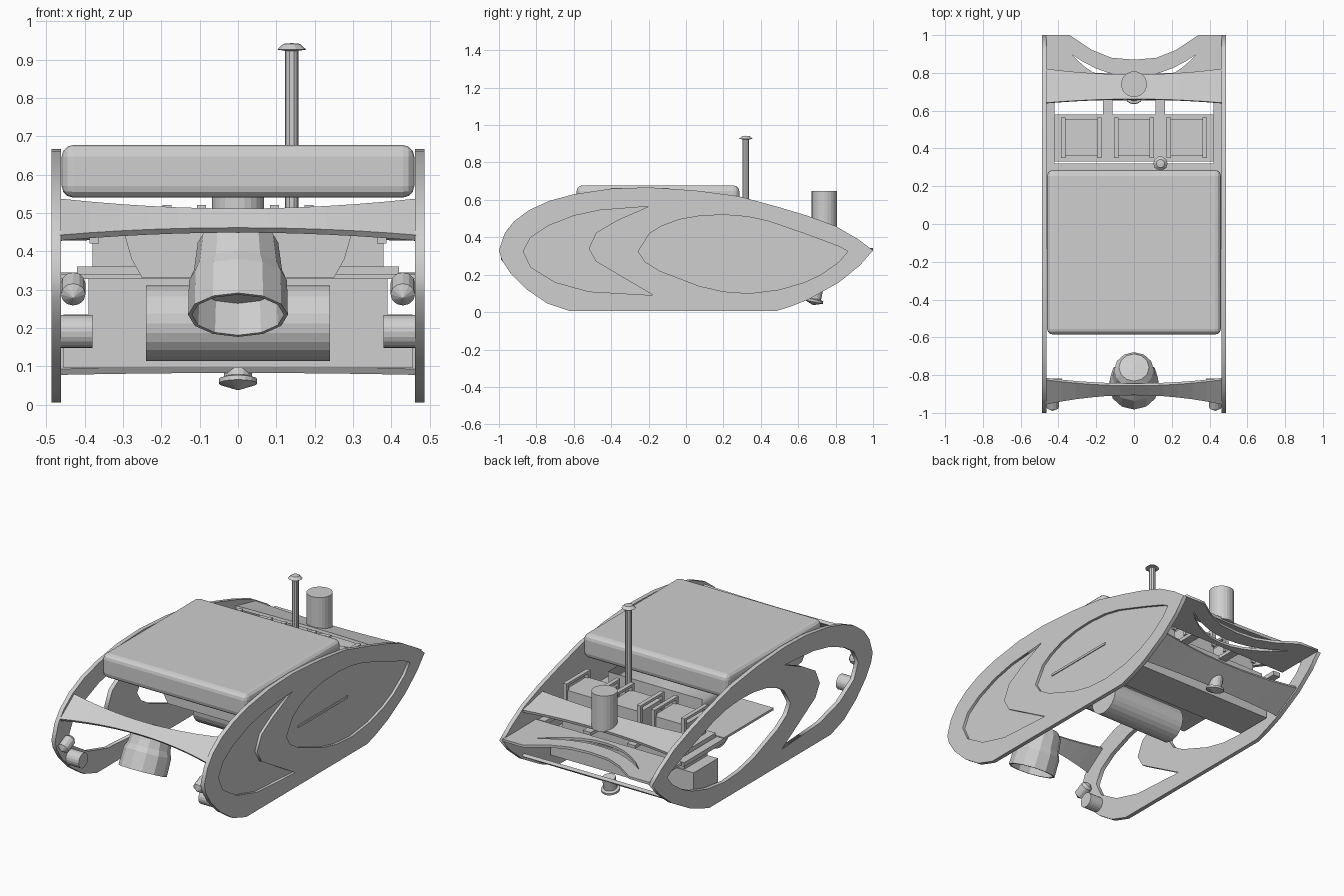
import bpy, bmesh, math
from mathutils import Vector, Matrix

cube = bpy.data.objects.get("Cube")
if cube:
    bpy.data.objects.remove(cube, do_unlink=True)

shade = (0.62, 0.62, 0.62, 1)
grey = bpy.data.materials.new("plain_grey")
grey.use_nodes = True
grey.diffuse_color = shade
grey.node_tree.nodes["Principled BSDF"].inputs["Base Color"].default_value = shade


def add(name, mesh):
    mesh.materials.clear()
    mesh.materials.append(grey)
    obj = bpy.data.objects.new(name, mesh)
    bpy.context.collection.objects.link(obj)
    return obj


def from_bmesh(name, bm):
    bmesh.ops.recalc_face_normals(bm, faces=bm.faces)
    mesh = bpy.data.meshes.new(name)
    bm.to_mesh(mesh)
    bm.free()
    return add(name, mesh)


def box(name, x, y, z, bevel=0):
    bm = bmesh.new()
    bmesh.ops.create_cube(bm, size=1)
    for v in bm.verts:
        v.co = [(a + b) / 2 + c * (b - a) for (a, b), c in zip((x, y, z), v.co)]
    obj = from_bmesh(name, bm)
    if bevel:
        mod = obj.modifiers.new("rounding", "BEVEL")
        mod.width, mod.segments = bevel, 3
    return obj


def lathe(name, profile, base, tip, sides):
    """Turn (radius, height) points about the line from base towards tip."""
    bm = bmesh.new()
    verts = [bm.verts.new((r, 0, h)) for r, h in profile]
    edges = [bm.edges.new(pair) for pair in zip(verts, verts[1:])]
    bmesh.ops.spin(bm, geom=verts + edges, axis=(0, 0, 1), cent=(0, 0, 0),
                   angle=math.tau, steps=sides, use_duplicate=False)
    bmesh.ops.remove_doubles(bm, verts=bm.verts, dist=0.0005)
    turn = (Vector(tip) - Vector(base)).to_track_quat("Z", "Y").to_matrix().to_4x4()
    bm.transform(Matrix.Translation(base) @ turn)
    return from_bmesh(name, bm)


def rod(name, base, tip, r, sides=20):
    length = (Vector(tip) - Vector(base)).length
    return lathe(name, [(0, 0), (r, 0), (r, length), (0, length)], base, tip, sides)


def sheet(name, loops, thickness, matrix):
    """Flat plate with holes: the first loop is the rim, the others are cut out."""
    curve = bpy.data.curves.new(name, "CURVE")
    curve.dimensions, curve.fill_mode = "2D", "BOTH"
    curve.extrude = thickness / 2
    for loop in loops:
        spline = curve.splines.new("POLY")
        spline.points.add(len(loop) - 1)
        for p, (u, v) in zip(spline.points, loop):
            p.co = (u, v, 0, 1)
        spline.use_cyclic_u = True
    temp = bpy.data.objects.new(name + "_curve", curve)
    bpy.context.collection.objects.link(temp)
    bpy.context.view_layer.update()
    shown = temp.evaluated_get(bpy.context.evaluated_depsgraph_get())
    mesh = bpy.data.meshes.new_from_object(shown)
    bpy.data.objects.remove(temp, do_unlink=True)
    mesh.transform(matrix)
    return add(name, mesh)


def cross_plate(name, ends, middle, thickness, half=0.465, steps=12):
    """Plate from side to side whose (y, z) edges bow between ends and middle."""
    bm = bmesh.new()
    rows = []
    for i in range(steps + 1):
        t = 2 * i / steps - 1
        rows.append([bm.verts.new((t * half, *Vector(m).lerp(Vector(e), t * t)))
                     for e, m in zip(ends, middle)])
    for a, b in zip(rows, rows[1:]):
        bm.faces.new((a[0], a[1], b[1], b[0]))
    obj = from_bmesh(name, bm)
    mod = obj.modifiers.new("thickness", "SOLIDIFY")
    mod.thickness, mod.offset = thickness, 0
    return obj


# Side panels: one open, one with closed windows
rim = [(-1, .33), (-.97, .42), (-.92, .485), (-.84, .545), (-.73, .595), (-.6, .63),
       (-.4, .66), (-.2, .667), (.05, .65), (.28, .62), (.5, .56), (.65, .515),
       (.8, .46), (.92, .39), (1, .33), (.93, .25), (.82, .16), (.66, .07), (.56, .03),
       (.48, .005), (-.62, .005), (-.74, .045), (-.85, .12), (-.94, .21), (-.985, .28)]
crescent = [(-.2, .565), (-.46, .545), (-.6, .515), (-.74, .46), (-.83, .4), (-.87, .325),
            (-.83, .24), (-.7, .16), (-.52, .11), (-.175, .09), (-.37, .205),
            (-.48, .27), (-.52, .34), (-.48, .425), (-.37, .49)]
oval = [(-.255, .325), (-.195, .42), (-.13, .46), (-.035, .495), (.08, .515), (.205, .52),
        (.33, .51), (.445, .485), (.66, .41), (.82, .35), (.865, .325), (.82, .27),
        (.72, .2), (.635, .16), (.5, .12), (.34, .1), (.2, .11), (.07, .14), (-.14, .22), (-.22, .27)]
for side, label in ((-1, "right"), (1, "left")):
    upright = Matrix(((0, 0, 1, side * .474), (1, 0, 0, 0), (0, 1, 0, 0), (0, 0, 0, 1)))
    sheet(label + "_side_panel", [rim, crescent, oval], .024, upright)
for label, loop in (("front", crescent), ("rear", oval)):
    sheet(label + "_window_cover", [loop], .008, Matrix.Translation((-.007, 0, 0)) @ upright)

# Top cushion with the wing and hull below it
box("top_cushion", (-.46, .46), (-.585, .285), (.54, .677), .03)
box("wing_plate", (-.465, .476), (-.13, .32), (.327, .34))
hull_side = [(.25, .33), (.278, .38), (.295, .44), (.3, .5)]
hull = hull_side + [(-x, z) for x, z in reversed(hull_side)]
sheet("centre_hull", [hull], .56, Matrix.Rotation(math.pi / 2, 4, "X"))
rod("ballast_tank", (-.24, .03, .212), (.24, .03, .212), .098, 24)

# Front crossbar and camera
cross_plate("front_crossbar", [(-.82, .53), (-.95, .435)], [(-.85, .505), (-.9, .455)], .018)
lathe("camera", [(0, .08), (.08, .09), (.105, .12), (.115, .2), (.128, .23), (.13, .33),
                 (.12, .33), (.115, .24), (0, .235)], (0, -.72, .53), (0, -.86, .245), 12)

# Lamps and small thrusters inside the nose
for s, label in ((-1, "right"), (1, "left")):
    lathe(label + "_lamp", [(0, 0), (.02, .005), (.032, .02), (.032, .085), (0, .105)],
          (s * .43, -.895, .325), (s * .43, -.985, .28), 12)
    rod(label + "_thruster", (s * .465, -.86, .19), (s * .38, -.86, .19), .043)

# Rear deck, lower plate and slotted tail
cross_plate("rear_deck", [(.64, .475), (.82, .435)], [(.66, .47), (.79, .44)], .016)
cross_plate("lower_rear_plate", [(.65, .085), (.82, .185)], [(.66, .09), (.79, .17)], .018)
half_edge = [(.465, 1), (.34, 1), (.22, .92), (.12, .88)]
tail_rim = ([(-.465, .7), (.465, .7)] + half_edge + [(0, .87)]
            + [(-x, y) for x, y in reversed(half_edge)])
xs = [i / 15 - 1 / 3 for i in range(11)]
slot = ([(x, .78 + 1.08 * x * x) for x in xs]
        + [(x, .73 + 1.5 * x * x) for x in reversed(xs[1:-1])])
sheet("tail_plate", [tail_rim, slot], .014, Matrix.Translation((0, 0, .337)))

# Equipment tray, lower case, rails and brackets
box("tray", (-.42, .42), (.33, .58), (.33, .36))
box("tray_housing", (-.39, .39), (.36, .57), (.23, .33))
box("lower_case", (-.455, .455), (.36, .58), (.095, .235))
for s in (-1, 1):
    box("tray_rail", sorted((s * .42, s * .465)), (.3, .68), (.31, .335))
    box("tray_bracket", (s * .14 - .025, s * .14 + .025), (.57, .7), (.34, .36))

# Three battery boxes with two handles each
for cx in (-.28, 0, .28):
    box("battery_box", (cx - .1, cx + .1), (.36, .555), (.36, .48))
    for s in (-1, 1):
        hx = cx + s * .095
        span = (hx - .012, hx + .012)
        box("battery_handle", span, (.35, .565), (.505, .52))
        for y in (.35, .545):
            box("handle_post", span, (y, y + .02), (.42, .51))

# Chimney, mast and lower sensor
rod("chimney", (0, .74, .44), (0, .74, .647), .068, 24)
lathe("mast", [(0, 0), (.018, 0), (.018, .59), (.038, .593), (.022, .608), (0, .61)],
      (.14, .32, .333), (.14, .32, 1), 10)
lathe("lower_sensor", [(0, 0), (.036, 0), (.036, .065), (.05, .07), (.05, .082), (0, .1)],
      (0, .7, .135), (0, .68, .04), 16)
